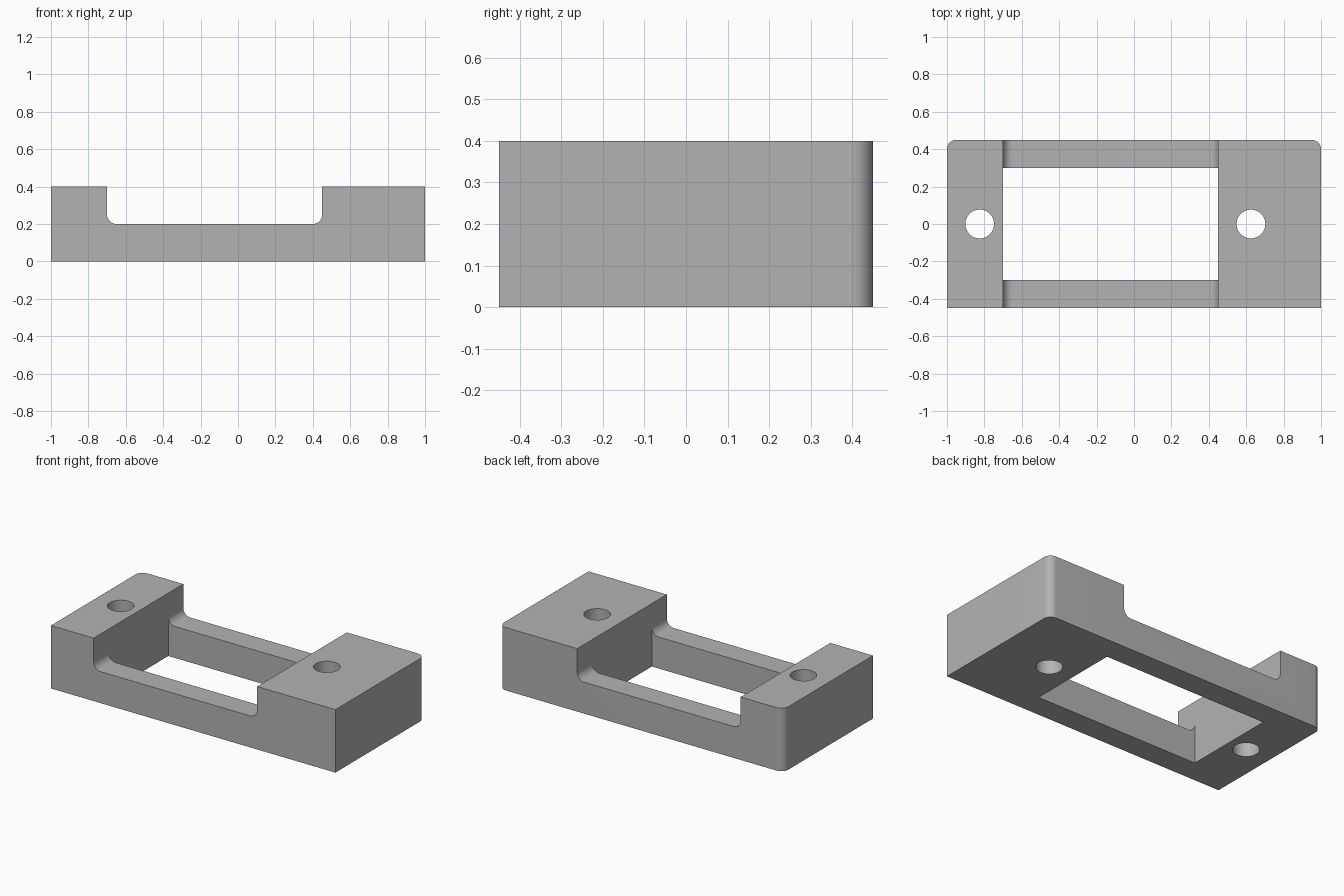
import bpy
import math

cube = bpy.data.objects.get("Cube")
if cube:
    bpy.data.objects.remove(cube, do_unlink=True)

# Shared dimensions
LEFT_WALL, RIGHT_WALL = -0.70, 0.45
HALF_DEPTH, HEIGHT, RAIL_HEIGHT = 0.45, 0.40, 0.20
FILLET = 0.05

gray = bpy.data.materials.new("plain_gray")
gray.use_nodes = True
gray.diffuse_color = (0.45, 0.45, 0.45, 1)
gray.node_tree.nodes["Principled BSDF"].inputs["Base Color"].default_value = gray.diffuse_color


def arc(cx, cy, radius, start, end, steps):
    """Points along an arc, angles in degrees."""
    angles = [math.radians(start + (end - start) * i / steps) for i in range(steps + 1)]
    return [(cx + radius * math.cos(a), cy + radius * math.sin(a)) for a in angles]


def prism(name, outline, low, high, along_y=False):
    """Extrude a counter-clockwise outline along z, or an xz outline along y."""
    n = len(outline)
    if along_y:
        verts = [(x, -v, z) for v in (low, high) for x, z in outline]
    else:
        verts = [(x, y, v) for v in (low, high) for x, y in outline]
    faces = [list(range(n))[::-1], list(range(n, 2 * n))]
    faces += [(i, (i + 1) % n, n + (i + 1) % n, n + i) for i in range(n)]
    mesh = bpy.data.meshes.new(name)
    mesh.from_pydata(verts, [], faces)
    mesh.materials.append(gray)
    obj = bpy.data.objects.new(name, mesh)
    bpy.context.collection.objects.link(obj)
    return obj


# Main block with rounded back corners
inner_x, inner_y = 1 - FILLET, HALF_DEPTH - FILLET
outline = [(-1, -HALF_DEPTH), (1, -HALF_DEPTH)]
outline += arc(inner_x, inner_y, FILLET, 0, 90, 10)
outline += arc(-inner_x, inner_y, FILLET, 90, 180, 10)
body = prism("bracket_body", outline, 0, HEIGHT)

# Rectangular window through the middle
window = prism("window_cutter", [(LEFT_WALL, -0.3), (RIGHT_WALL, -0.3),
                                 (RIGHT_WALL, 0.3), (LEFT_WALL, 0.3)], -0.2, 0.6)

# Wide notch with filleted lower corners
floor = RAIL_HEIGHT + FILLET
notch_outline = arc(LEFT_WALL + FILLET, floor, FILLET, 180, 270, 10)
notch_outline += arc(RIGHT_WALL - FILLET, floor, FILLET, 270, 360, 10)
notch_outline += [(RIGHT_WALL, 0.6), (LEFT_WALL, 0.6)]
notch = prism("notch_cutter", notch_outline, -0.6, 0.6, along_y=True)

# Screw holes, one in each raised end
holes = [prism(side + "_hole_cutter", arc(x, 0, 0.077, 0, 360, 48)[:-1], -0.2, 0.6)
         for side, x in (("right", -0.825), ("left", 0.625))]

# Cut everything out of the block
for cutter in [window, notch] + holes:
    cutter.hide_render = True
    mod = body.modifiers.new(cutter.name, "BOOLEAN")
    mod.operation = "DIFFERENCE"
    mod.solver = "EXACT"
    mod.object = cutter

bpy.context.view_layer.objects.active = body
body.select_set(True)
for mod in list(body.modifiers):
    bpy.ops.object.modifier_apply(modifier=mod.name)
for cutter in [window, notch] + holes:
    bpy.data.objects.remove(cutter, do_unlink=True)
bpy.ops.object.shade_smooth_by_angle(angle=math.radians(30))
